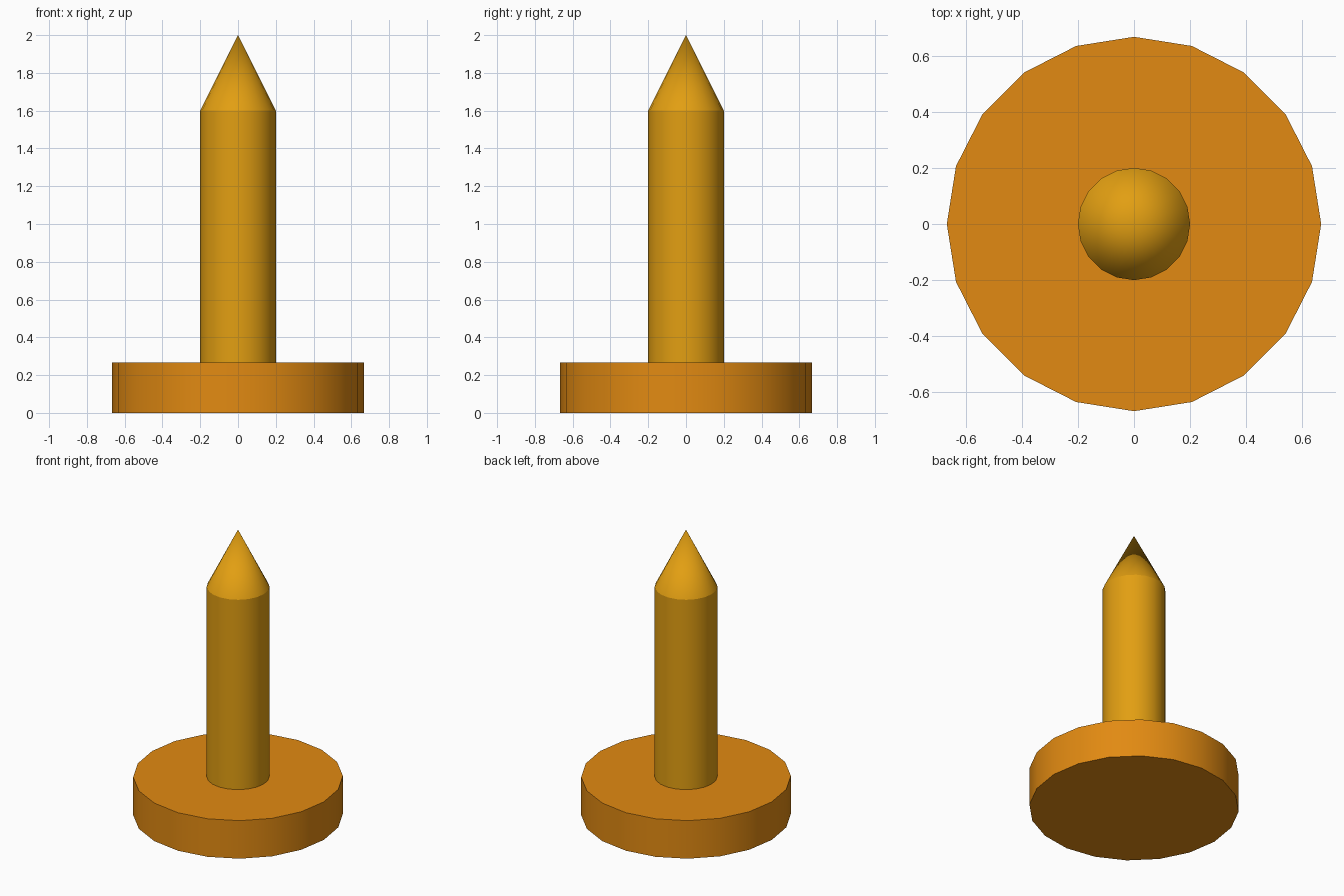
import bpy, bmesh, math

if "Cube" in bpy.data.objects:
    bpy.data.objects.remove(bpy.data.objects["Cube"])

SIDES = 20


def material(name, colour):
    m = bpy.data.materials.new(name)
    m.diffuse_color = (*colour, 1.0)
    m.use_nodes = True
    m.node_tree.nodes["Principled BSDF"].inputs["Base Color"].default_value = m.diffuse_color
    return m


def lathe(name, rings, tip, mat):
    """Closed turned part from (radius, z) rings, with an optional pointed tip."""
    bm = bmesh.new()
    loops = []
    for r, z in rings:
        loops.append([bm.verts.new((r * math.cos(2 * math.pi * i / SIDES),
                                    r * math.sin(2 * math.pi * i / SIDES), z))
                      for i in range(SIDES)])
    for a, b in zip(loops, loops[1:]):
        for i in range(SIDES):
            j = (i + 1) % SIDES
            bm.faces.new((a[i], a[j], b[j], b[i]))
    bm.faces.new(loops[0][::-1])
    top = loops[-1]
    if tip is None:
        bm.faces.new(top)
    else:
        apex = bm.verts.new((0, 0, tip))
        for i in range(SIDES):
            bm.faces.new((top[i], top[(i + 1) % SIDES], apex))
    mesh = bpy.data.meshes.new(name)
    bm.to_mesh(mesh)
    bm.free()
    mesh.materials.append(mat)
    ob = bpy.data.objects.new(name, mesh)
    bpy.context.collection.objects.link(ob)
    bpy.ops.object.select_all(action='DESELECT')
    ob.select_set(True)
    bpy.context.view_layer.objects.active = ob
    bpy.ops.object.shade_smooth_by_angle(angle=math.radians(24))
    return ob


orange = material("dark orange", (0.76, 0.255, 0.006))
amber = material("amber", (0.76, 0.345, 0.006))

# Flat disc base
lathe("base_disc", [(0.667, 0.0), (0.667, 0.267)], None, orange)
# Upright shaft with pointed end
lathe("pointed_shaft", [(0.2, 0.267), (0.2, 1.6)], 2.0, amber)
